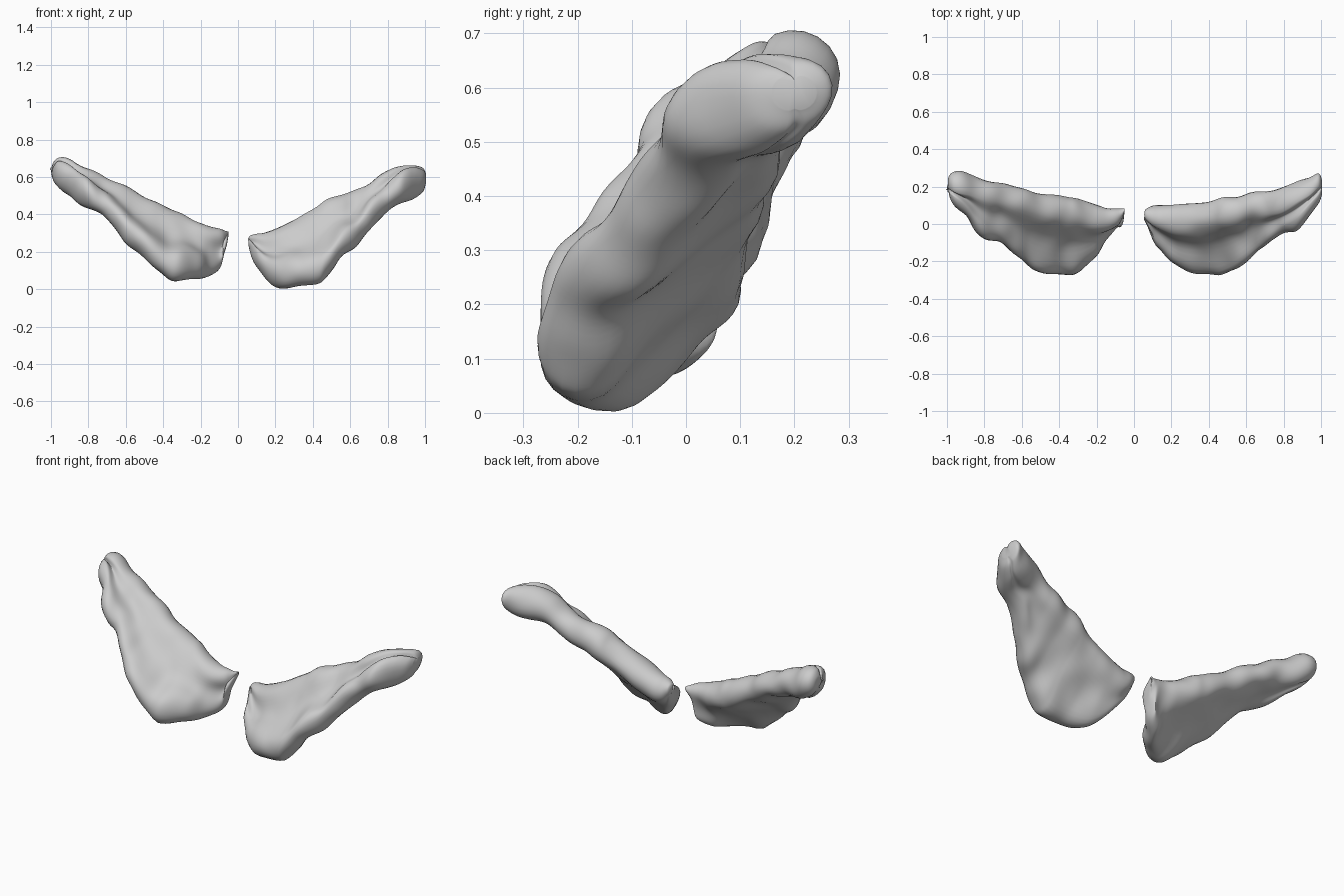
import bpy, bmesh
from math import pi, sin, cos, atan2, hypot
from mathutils import Vector, noise

if "Cube" in bpy.data.objects:
    bpy.data.objects.remove(bpy.data.objects["Cube"])

# Stations: x, y min, y max, z min, z max, edge radius
RIGHT = [
    (.055, .02, .07, .23, .27, .02), (.065, .0, .085, .20, .285, .035), (.10, -.08, .10, .12, .298, .06),
    (.15, -.15, .10, .04, .305, .075), (.22, -.22, .10, .0, .33, .085),
    (.32, -.268, .11, .012, .39, .085), (.42, -.276, .13, .025, .445, .085),
    (.47, -.274, .14, .06, .475, .085), (.55, -.24, .145, .165, .50, .08),
    (.63, -.18, .165, .23, .53, .075), (.70, -.12, .17, .315, .565, .075),
    (.78, -.055, .19, .395, .62, .08), (.87, -.035, .23, .455, .66, .09),
    (.94, .04, .255, .485, .665, .085), (.985, .11, .27, .52, .65, .06),
    (1.0, .16, .24, .56, .62, .03)]
LEFT = [
    (-.05, .065, .085, .29, .31, .01), (-.07, -.01, .085, .20, .315, .03),
    (-.095, -.025, .085, .11, .325, .045), (-.15, -.09, .085, .075, .34, .06),
    (-.21, -.18, .105, .05, .365, .075), (-.30, -.265, .14, .045, .41, .085),
    (-.38, -.277, .146, .055, .44, .085), (-.50, -.26, .165, .16, .50, .08),
    (-.60, -.19, .19, .25, .55, .075), (-.71, -.10, .22, .375, .605, .075),
    (-.80, -.08, .235, .43, .645, .08), (-.90, .04, .28, .49, .695, .09),
    (-.96, .10, .275, .54, .70, .075), (-.99, .14, .25, .575, .675, .045),
    (-1.0, .17, .21, .605, .645, .02)]
RING, STEPS = 40, 8


def resample(st):
    """Catmull-Rom through the stations."""
    out = []
    for i in range(len(st) - 1):
        p = [st[max(0, min(len(st) - 1, i + k))] for k in (-1, 0, 1, 2)]
        for s in range(STEPS):
            t = s / STEPS
            out.append([.5 * (2*b + (c-a)*t + (2*a-5*b+4*c-d)*t*t + (3*b-a-3*c+d)*t**3)
                        for a, b, c, d in zip(*p)])
    return out + [list(st[-1])]


def section(x, y0, y1, z0, z1, r):
    """Slanted capsule with a shallow groove along its upper face."""
    r = max(.004, min(r, (y1 - y0) / 2, (z1 - z0) / 2))
    a = Vector((x, y1 - r, z1 - r))
    b = Vector((x, y0 + r, z0 + r))
    ang = atan2(a.z - b.z, a.y - b.y) if hypot(a.y - b.y, a.z - b.z) > .01 else pi / 4
    n = Vector((0, -sin(ang), cos(ang)))
    u = Vector((0, cos(ang), sin(ang)))
    q = RING // 4
    pts = []
    for i in range(q):
        t = -pi/2 + pi * i / q
        pts.append(a + (u * cos(t) + n * sin(t)) * r)
    for i in range(q):
        t = i / q
        pts.append(a.lerp(b, t) + n * r * (1 - .35 * sin(pi * t)**2))
    for i in range(q):
        t = pi/2 + pi * i / q
        pts.append(b + (u * cos(t) + n * sin(t)) * r)
    for i in range(q):
        t = i / q
        pts.append(b.lerp(a, t) - n * r * (1 - .1 * sin(pi * t)**2))
    return pts


def wing(name, stations):
    bm = bmesh.new()
    rings = [[bm.verts.new(p) for p in section(*s)] for s in resample(stations)]
    for r0, r1 in zip(rings, rings[1:]):
        for i in range(RING):
            j = (i + 1) % RING
            bm.faces.new((r0[i], r0[j], r1[j], r1[i]))
    bm.faces.new(rings[0])
    bm.faces.new(rings[-1][::-1])
    bmesh.ops.recalc_face_normals(bm, faces=bm.faces)
    bm.normal_update()
    # Gentle organic lumps
    moves = [(v, v.normal * (.012 * noise.noise(v.co * 9))) for v in bm.verts]
    for v, d in moves:
        v.co += d
    for _ in range(2):
        bmesh.ops.smooth_vert(bm, verts=bm.verts, factor=.4,
                              use_axis_x=True, use_axis_y=True, use_axis_z=True)
    for f in bm.faces:
        f.smooth = True
    me = bpy.data.meshes.new(name)
    bm.to_mesh(me)
    bm.free()
    ob = bpy.data.objects.new(name, me)
    bpy.context.collection.objects.link(ob)
    return ob


wing("right_wing_bone", RIGHT)
wing("left_wing_bone", LEFT)
